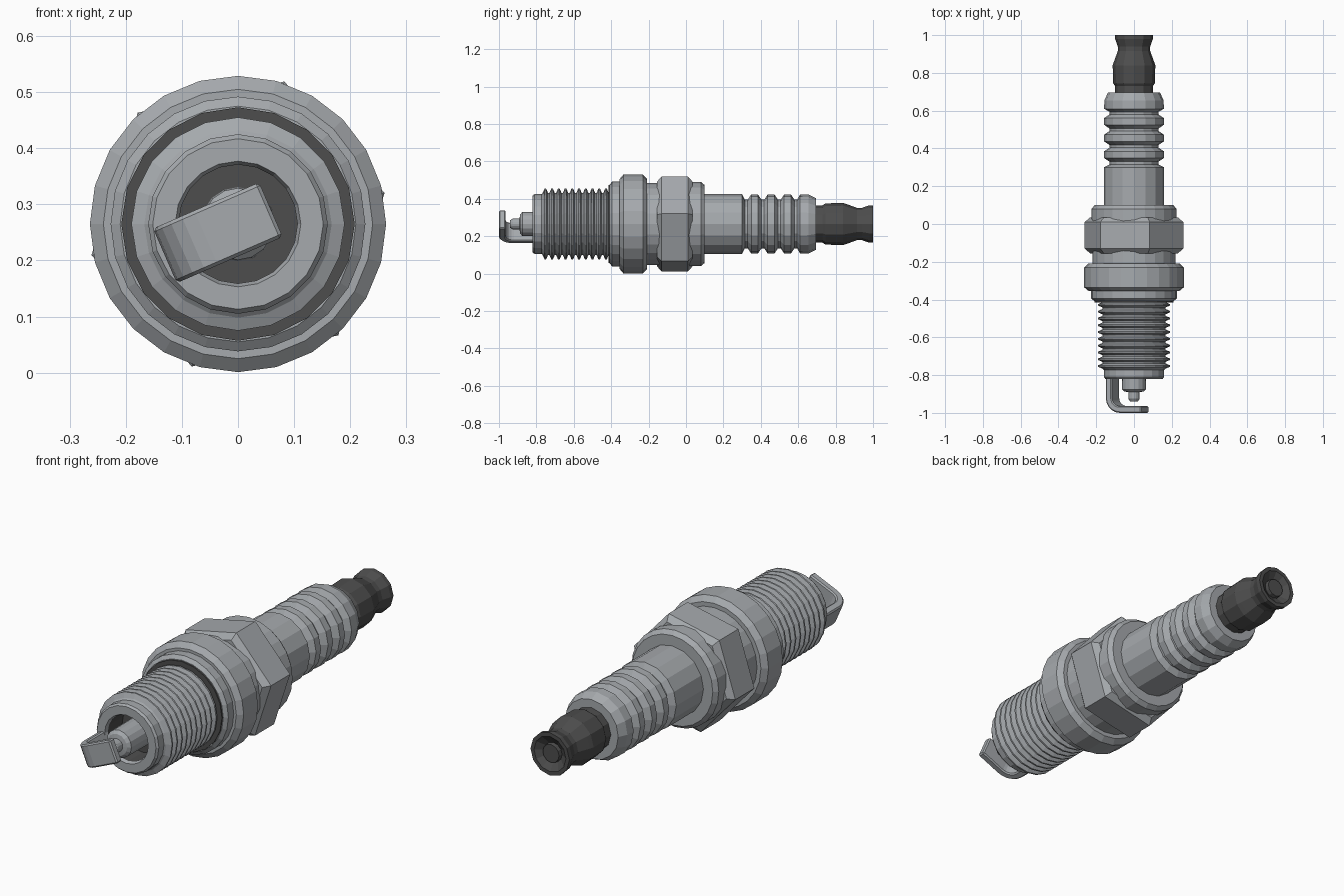
import bpy, bmesh, math
from mathutils import Vector

if "Cube" in bpy.data.objects:
    bpy.data.objects.remove(bpy.data.objects["Cube"])

AXIS_Z = 0.265          # height of the long axis
TWIST = math.radians(23.5)


def material(name, rgb):
    m = bpy.data.materials.new(name)
    m.diffuse_color = (*rgb, 1)
    m.use_nodes = True
    m.node_tree.nodes["Principled BSDF"].inputs["Base Color"].default_value = m.diffuse_color
    return m


GREY = material("light grey metal", (0.38, 0.40, 0.42))
DARK = material("dark grey", (0.075, 0.075, 0.075))


def finish(name, bm, mat):
    bmesh.ops.recalc_face_normals(bm, faces=bm.faces)
    me = bpy.data.meshes.new(name)
    bm.to_mesh(me)
    bm.free()
    me.materials.append(mat)
    ob = bpy.data.objects.new(name, me)
    bpy.context.collection.objects.link(ob)
    return ob


def lathe(name, profile, sides, mat, turn=0.0):
    """Revolve (y, radius) points around the long axis."""
    bm = bmesh.new()
    rings = []
    for y, r in profile:
        if r == 0:
            rings.append([bm.verts.new((0, y, AXIS_Z))])
            continue
        rings.append([bm.verts.new((r * math.cos(turn + math.tau * i / sides), y,
                                    AXIS_Z + r * math.sin(turn + math.tau * i / sides)))
                      for i in range(sides)])
    for a, b in zip(rings, rings[1:]):
        for i in range(sides):
            j = (i + 1) % sides
            quad = [a[i % len(a)], a[j % len(a)], b[j % len(b)], b[i % len(b)]]
            bm.faces.new(list(dict.fromkeys(quad)))
    return finish(name, bm, mat)


# Terminal cap with a recessed end and a small button
lathe("terminal_cap", [(0.66, 0), (0.66, 0.10), (0.73, 0.10), (0.745, 0.11), (0.84, 0.113),
                       (0.86, 0.106), (0.915, 0.086), (0.94, 0.086), (0.98, 0.10),
                       (1.0, 0.10), (1.0, 0.082), (0.975, 0.045), (0.993, 0.042),
                       (0.993, 0)], 12, DARK)

# Ribbed insulator
ins = [(0.05, 0), (0.05, 0.16), (0.30, 0.16), (0.315, 0.13), (0.33, 0.13)]
for c in (0.367, 0.455, 0.543):
    ins += [(c - 0.018, 0.158), (c + 0.018, 0.158), (c + 0.037, 0.13), (c + 0.051, 0.13)]
ins += [(0.61, 0.158), (0.655, 0.157), (0.695, 0.138), (0.695, 0)]
lathe("insulator", ins, 16, GREY)

# Collar behind the hex
lathe("rear_collar", [(-0.01, 0), (-0.01, 0.225), (0.08, 0.225), (0.10, 0.208),
                      (0.10, 0)], 24, GREY)

# Hex nut with chamfered ends
lathe("hex_nut", [(-0.155, 0), (-0.155, 0.238), (-0.13, 0.267), (0.01, 0.267),
                  (0.035, 0.238), (0.035, 0)], 6, GREY, math.radians(12))

# Neck, wide flange and seat collar
lathe("neck", [(-0.24, 0), (-0.24, 0.22), (-0.14, 0.22), (-0.14, 0)], 24, GREY)
lathe("flange", [(-0.355, 0), (-0.355, 0.24), (-0.335, 0.264), (-0.23, 0.264),
                 (-0.208, 0.24), (-0.208, 0)], 24, GREY)
lathe("seat_collar", [(-0.408, 0), (-0.408, 0.21), (-0.395, 0.227), (-0.34, 0.227),
                      (-0.34, 0)], 24, GREY)
lathe("seat_washer", [(-0.415, 0.15), (-0.415, 0.208), (-0.40, 0.208), (-0.40, 0.15)],
      20, DARK)

# Threaded barrel: open front rim followed by repeated ridges
barrel = [(-0.805, 0.106), (-0.82, 0.112), (-0.82, 0.152), (-0.81, 0.16), (-0.772, 0.16)]
PITCH = 0.036
for k in range(10):
    y = -0.77 + k * PITCH
    barrel += [(y + 0.004, 0.167), (y + 0.014, 0.19), (y + 0.022, 0.19), (y + 0.032, 0.167)]
barrel += [(-0.40, 0.167)]
lathe("threaded_barrel", barrel, 20, GREY)
lathe("bore_lining", [(-0.805, 0.106), (-0.70, 0.106), (-0.70, 0)], 20, DARK)

# Insulator nose and centre electrode
lathe("centre_electrode", [(-0.69, 0), (-0.69, 0.066), (-0.875, 0.064), (-0.887, 0.05),
                           (-0.89, 0.03), (-0.925, 0.03), (-0.94, 0.02), (-0.94, 0)],
      16, GREY)

# Ground electrode: bent strap extruded across its width
T, R, OUT = 0.036, 0.08, -0.142
outer = [(OUT + R - R * math.cos(a), -1 + R - R * math.sin(a))
         for a in (math.pi / 2 * i / 5 for i in range(6))]
r = R - T
inner = [(OUT + R - r * math.cos(a), -1 + R - r * math.sin(a))
         for a in (math.pi / 2 * i / 5 for i in range(6))]
outline = ([(OUT, -0.80)] + outer + [(0.064, -1.0), (0.064, -1 + T)]
           + inner[::-1] + [(OUT + T, -0.80)])
bm = bmesh.new()
u = Vector((math.cos(TWIST), 0, math.sin(TWIST)))
w = Vector((-math.sin(TWIST), 0, math.cos(TWIST)))
sides = [[bm.verts.new(u * a + w * s + Vector((0, y, AXIS_Z))) for a, y in outline]
         for s in (-0.053, 0.053)]
n = len(outline)
for ring in sides:
    bm.faces.new(ring)
for i in range(n):
    j = (i + 1) % n
    bm.faces.new((sides[0][i], sides[0][j], sides[1][j], sides[1][i]))
strap = finish("ground_electrode", bm, GREY)
bev = strap.modifiers.new("soft_edges", 'BEVEL')
bev.width = 0.006
bev.segments = 1
bev.limit_method = 'ANGLE'
bev.angle_limit = math.radians(50)
